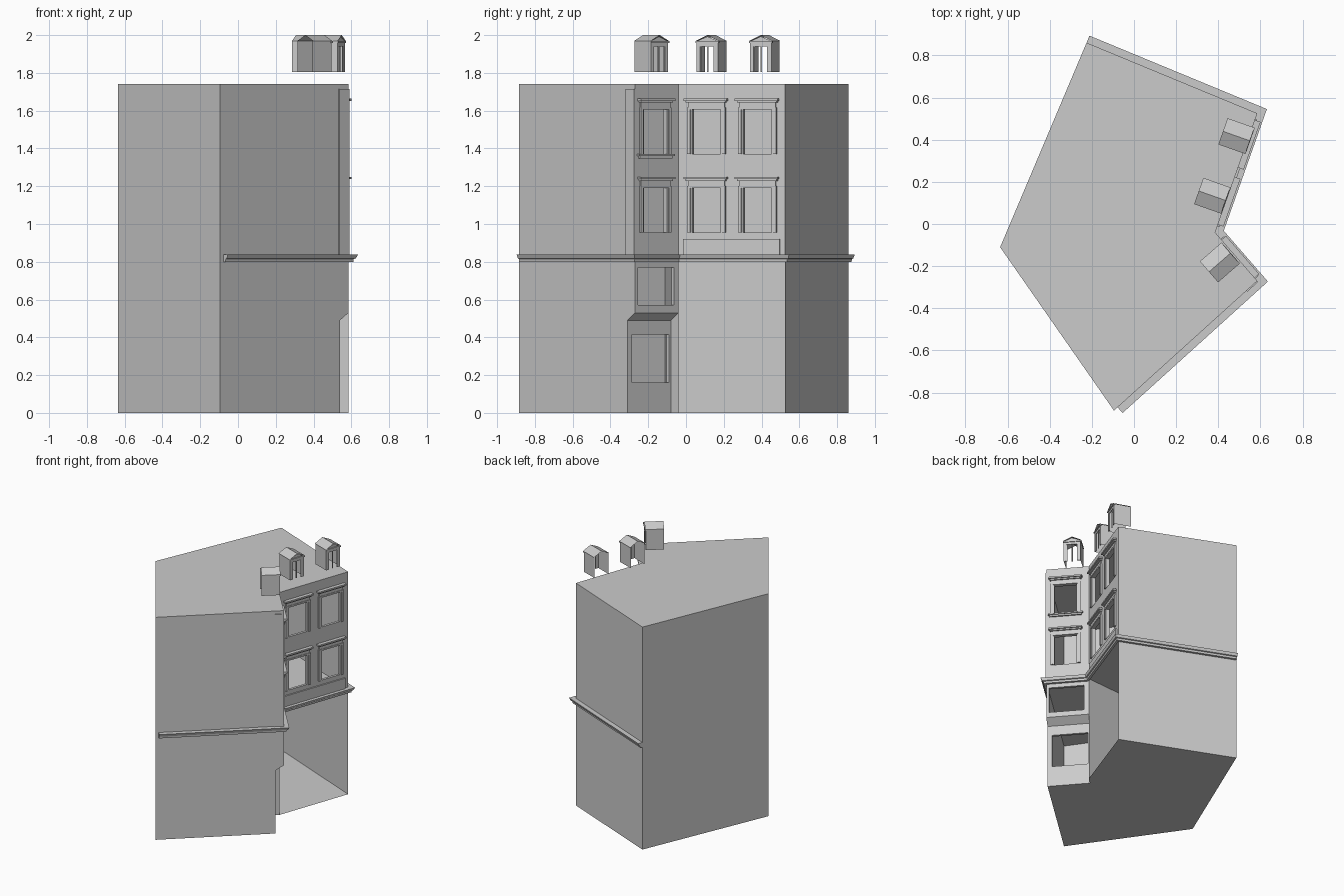
import bpy
import bmesh
from mathutils import Vector, Matrix

default_cube = bpy.data.objects.get("Cube")
if default_cube:
    bpy.data.objects.remove(default_cube, do_unlink=True)

stone = bpy.data.materials.new("pale_grey_stone")
stone.use_nodes = True
stone_colour = (0.6, 0.6, 0.6, 1)
stone.diffuse_color = stone_colour
stone.node_tree.nodes["Principled BSDF"].inputs["Base Color"].default_value = stone_colour

# Plan corners, counter-clockwise
west = Vector((-0.635, -0.11))
south = Vector((-0.095, -0.885))
corner = Vector((0.585, -0.27))
notch = Vector((0.385, -0.04))
east = Vector((0.585, 0.525))
north = Vector((-0.225, 0.86))
setback = Vector((-0.045, -0.04))
ROOF, BAND, KNEE, HIP = 1.74, 0.82, 0.49, 0.53


def finish(name, bm, frame=None):
    mesh = bpy.data.meshes.new(name)
    bm.to_mesh(mesh)
    bm.free()
    mesh.materials.append(stone)
    obj = bpy.data.objects.new(name, mesh)
    if frame:
        obj.matrix_world = frame
    bpy.context.collection.objects.link(obj)
    return obj


def face(bm, points):
    return bm.faces.new([bm.verts.new(p) for p in points])


def facade_frame(start, end):
    """Local x runs along the wall, y points inward, z is up."""
    along = (end - start).normalized()
    frame = Matrix.Rotation(along.angle_signed(Vector((1, 0))), 4, "Z")
    frame.translation = start.to_3d()
    return frame


def box(bm, x0, x1, out0, out1, z0, z1):
    """Box on a wall; out0 and out1 are distances in front of the wall plane."""
    size = Matrix.Diagonal((x1 - x0, out1 - out0, z1 - z0, 1))
    place = Matrix.Translation(((x0 + x1) / 2, -(out0 + out1) / 2, (z0 + z1) / 2))
    bmesh.ops.create_cube(bm, size=1, matrix=place @ size)


def wall(name, start, end, z0, z1, holes=(), reveal=0.02):
    """Single wall with rectangular openings and their jambs."""
    bm = bmesh.new()
    xs = sorted({0, (end - start).length, *[h[0] for h in holes], *[h[1] for h in holes]})
    zs = sorted({z0, z1, *[h[2] for h in holes], *[h[3] for h in holes]})
    for xa, xb in zip(xs, xs[1:]):
        for za, zb in zip(zs, zs[1:]):
            if not any(h[0] <= xa < h[1] and h[2] <= za < h[3] for h in holes):
                face(bm, [(xa, 0, za), (xb, 0, za), (xb, 0, zb), (xa, 0, zb)])
    for a, b, c, d in holes:
        ring = [(a, c), (b, c), (b, d), (a, d)]
        for (xa, za), (xb, zb) in zip(ring, ring[1:] + ring[:1]):
            face(bm, [(xa, 0, za), (xa, reveal, za), (xb, reveal, zb), (xb, 0, zb)])
    bmesh.ops.remove_doubles(bm, verts=bm.verts, dist=0.0001)
    flat = [e for e in bm.edges if len(e.link_faces) == 2 and e.calc_face_angle(1) < 0.01]
    bmesh.ops.dissolve_limit(bm, angle_limit=0.01, verts=bm.verts, edges=flat)
    return finish(name, bm, facade_frame(start, end))


def window_surround(name, frame, middle, sill, sill_ledge=False):
    """Stepped pilasters carrying a layered head moulding."""
    bm = bmesh.new()
    head = sill + 0.235
    for side in (-1, 1):
        for inner, outer, depth in ((0.08, 0.09, 0.006), (0.09, 0.107, 0.012)):
            ends = sorted((middle + side * inner, middle + side * outer))
            box(bm, *ends, 0, depth, sill, head)
    layers = ((0.107, 0.012, 0.012), (0.103, 0.008, 0.025), (0.112, 0.018, 0.01), (0.12, 0.028, 0.012))
    for half, depth, height in layers:
        box(bm, middle - half, middle + half, 0, depth, head, head + height)
        head += height
    if sill_ledge:
        box(bm, middle - 0.125, middle + 0.125, 0, 0.02, sill - 0.01, sill)
        box(bm, middle - 0.115, middle + 0.115, 0, 0.012, sill - 0.022, sill - 0.01)
    finish(name, bm, frame)


def slab(name, corners, height):
    bm = bmesh.new()
    face(bm, [(*p, height) for p in corners])
    finish(name, bm)


# Horizontal surfaces
outline = [west, south, corner, notch, east, north]
slab("roof", outline, ROOF)
slab("upper_floor", outline, BAND)
slab("ground_floor", [west, south, corner + setback, notch + setback, notch, east, north], 0)

# Plain walls and the inner partition
wall("southwest_wall", west, south, 0, ROOF)
wall("northeast_wall", east, north, 0, ROOF)
wall("northwest_wall", north, west, 0, ROOF)
wall("partition_wall", west, notch, 0, BAND)

# Side wall whose lower end follows the recessed street front
bm = bmesh.new()
low = corner + setback
face(bm, [(*south, 0), (*low, 0), (*low, KNEE), (*corner, HIP), (*corner, ROOF), (*south, ROOF)])
finish("southeast_wall", bm)

# Short facade: recessed base, sloped underside, upper wall
SHORT_MID, ROWS = 0.139, (0.955, 1.37)
short_holes = [(SHORT_MID - 0.08, SHORT_MID + 0.08, z, z + 0.235) for z in ROWS]
short_holes.append((0.02, 0.272, 0.57, 0.77))
wall("short_facade", corner, notch, HIP, ROOF, short_holes)
wall("short_facade_base", low, notch + setback, 0, KNEE, [(0.033, 0.29, 0.16, 0.415)])
bm = bmesh.new()
inner = notch + setback
face(bm, [(*low, KNEE), (*inner, KNEE), (*notch, HIP), (*corner, HIP)])
face(bm, [(*inner, 0), (*notch, 0), (*notch, HIP), (*inner, KNEE)])
finish("short_facade_overhang", bm)

# Long facade, open at street level
LONG_MIDS = (0.159, 0.446)
long_holes = [(m - 0.08, m + 0.08, z, z + 0.235) for m in LONG_MIDS for z in ROWS]
wall("long_facade", notch, east, BAND, ROOF, long_holes)

# Window surrounds and the panel below them
short_frame, long_frame = facade_frame(corner, notch), facade_frame(notch, east)
for floor, z in zip(("lower", "upper"), ROWS):
    window_surround(f"short_{floor}_window", short_frame, SHORT_MID, z, floor == "upper")
    for side, mid in zip(("left", "right"), LONG_MIDS):
        window_surround(f"long_{floor}_{side}_window", long_frame, mid, z)
bm = bmesh.new()
box(bm, 0.03, 0.57, 0, 0.01, BAND, 0.92)
finish("apron_panel", bm, long_frame)

# Thin corner pilaster on the side wall
length = (corner - south).length
bm = bmesh.new()
box(bm, length - 0.07, length, 0, 0.006, BAND, 1.715)
finish("corner_pilaster", bm, facade_frame(south, corner))

# String course swept along four walls with mitred corners
path = [south.lerp(corner, 0.025), corner, notch, east, north]
normals = [Vector((b.y - a.y, a.x - b.x)).normalized() for a, b in zip(path, path[1:])]
profile = [(0, 0.8), (0.018, 0.8), (0.02, 0.815), (0.028, 0.818), (0.036, 0.838), (0, 0.838)]
bm = bmesh.new()
rings = []
for i, point in enumerate(path):
    before, after = normals[max(i - 1, 0)], normals[min(i, len(normals) - 1)]
    mitre = (before + after) / (1 + before.dot(after))
    rings.append([bm.verts.new((*(point + mitre * out), z)) for out, z in profile])
for a, b in zip(rings, rings[1:]):
    for j in range(len(profile)):
        k = (j + 1) % len(profile)
        bm.faces.new((a[j], b[j], b[k], a[k]))
bm.faces.new(rings[0])
bm.faces.new(rings[-1][::-1])
bmesh.ops.recalc_face_normals(bm, faces=bm.faces)
finish("string_course", bm)


# Dormers: open-backed hoods with a pedimented front
def dormer(name, front, frame):
    half, depth, base, eave, apex = 0.06, 0.125, 1.805, 1.968, 1.993
    bm = bmesh.new()
    for side in (-1, 1):
        x = side * half
        face(bm, [(x, 0, base), (x, depth, base), (x, depth, eave), (x, 0, eave)])
        edge = side * (half + 0.006)
        face(bm, [(edge, -0.01, eave), (edge, depth, eave), (0, depth, 2), (0, -0.01, 2)])
        for inner_x, outer_x, out in ((0.034, 0.04, 0.003), (0.04, half, 0.006)):
            box(bm, *sorted((side * inner_x, side * outer_x)), 0, out, base, 1.94)
    box(bm, -0.004, 0.004, -0.004, 0.002, base, 1.94)
    box(bm, -half, half, 0, 0.006, 1.94, 1.958)
    box(bm, -half - 0.005, half + 0.005, 0, 0.012, 1.958, eave)
    face(bm, [(-half, -0.004, eave), (half, -0.004, eave), (0, -0.004, apex)])
    placed = frame.copy()
    placed.translation = Vector(front).to_3d()
    finish(name, bm, placed)


dormer("short_dormer", (0.45, -0.145), short_frame)
dormer("long_left_dormer", (0.425, 0.115), long_frame)
dormer("long_right_dormer", (0.54, 0.398), long_frame)
